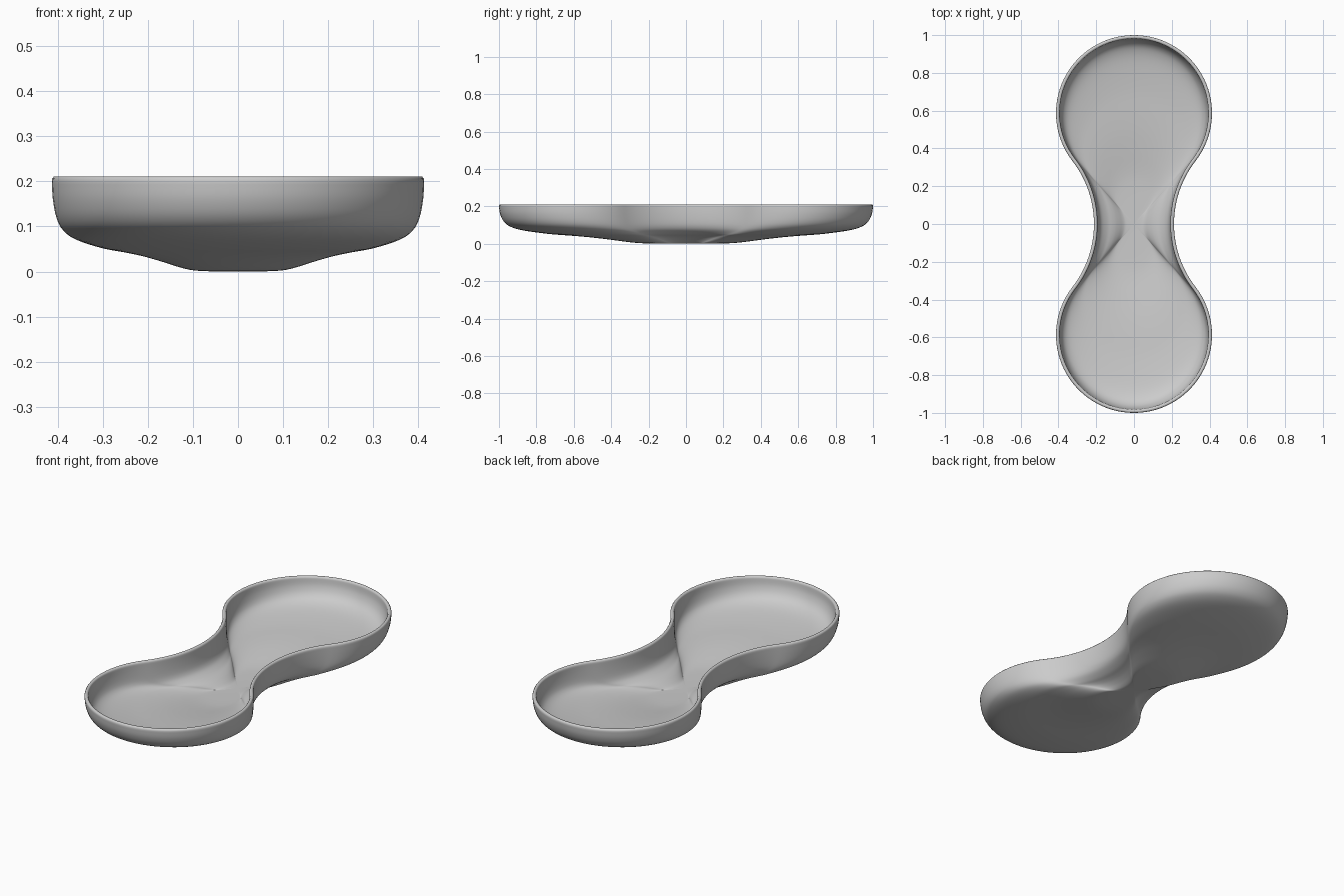
import bpy, bmesh, math

if "Cube" in bpy.data.objects:
    bpy.data.objects.remove(bpy.data.objects["Cube"])

LOBE_Y, LOBE_R, WAIST, TOP, WALL = 0.587, 0.413, 0.212, 0.211, 0.019

# Fillet circle joining the two round lobes at the waist
G = LOBE_R - WAIST
FIL_X = (LOBE_Y**2 - G**2) / (2 * G)
ANG = math.atan2(LOBE_Y, FIL_X)


def outline(inset):
    """Closed figure-eight outline, offset inwards by inset."""
    r, f = LOBE_R - inset, FIL_X - WAIST + inset
    quarter = []
    for i in range(33):
        a = math.pi / 2 - (math.pi / 2 + ANG) * i / 32
        quarter.append((r * math.cos(a), LOBE_Y + r * math.sin(a)))
    for i in range(1, 21):
        a = ANG * (1 - i / 20)
        quarter.append((FIL_X - f * math.cos(a), f * math.sin(a)))
    right = quarter + [(x, -y) for x, y in quarter[-2::-1]]
    return right + [(-x, y) for x, y in right[-2:0:-1]]


def smooth(points, steps=4):
    """Catmull-Rom curve through the points."""
    p = [points[0]] + points + [points[-1]]
    out = []
    for i in range(1, len(p) - 2):
        for k in range(steps):
            t = k / steps
            out.append(tuple(
                0.5 * (2 * b + (c - a) * t + (2 * a - 5 * b + 4 * c - d) * t * t
                       + (3 * b - a - 3 * c + d) * t**3)
                for a, b, c, d in zip(p[i - 1], p[i], p[i + 1], p[i + 2])))
    return out + [points[-1]]


# Radial profile: (fraction of the outline, height)
profile = smooth([(0.08, 0.0), (0.22, 0.002), (0.3, 0.008), (0.4, 0.021),
                  (0.5, 0.033), (0.6, 0.042), (0.73, 0.052), (0.87, 0.071),
                  (0.94, 0.092), (0.975, 0.12), (0.994, 0.16), (1.0, 0.2)])
# Rounded rim: (inset, height)
rim = [(0.001, 0.206), (0.005, TOP), (0.014, TOP), (0.018, 0.206)]

rings = [(0, s, z) for s, z in profile]
rings += [(d, 1, z) for d, z in rim]
rings += [(WALL, s, z + WALL * (1 - z / TOP)) for s, z in reversed(profile)]

# Dish: loft of all rings, closed at the centre below and above
bm = bmesh.new()
loops = [[bm.verts.new((x * s, y * s, z)) for x, y in outline(d)]
         for d, s, z in rings]
n = len(loops[0])
for a, b in zip(loops, loops[1:]):
    for i in range(n):
        j = (i + 1) % n
        bm.faces.new((a[i], a[j], b[j], b[i]))
for loop, z in ((loops[0], 0.0), (loops[-1], WALL)):
    c = bm.verts.new((0, 0, z))
    for i in range(n):
        bm.faces.new((c, loop[i], loop[(i + 1) % n]))
bmesh.ops.recalc_face_normals(bm, faces=bm.faces)

mesh = bpy.data.meshes.new("double_dish")
bm.to_mesh(mesh)
bm.free()
dish = bpy.data.objects.new("double_dish", mesh)
bpy.context.collection.objects.link(dish)
for poly in mesh.polygons:
    poly.use_smooth = True
